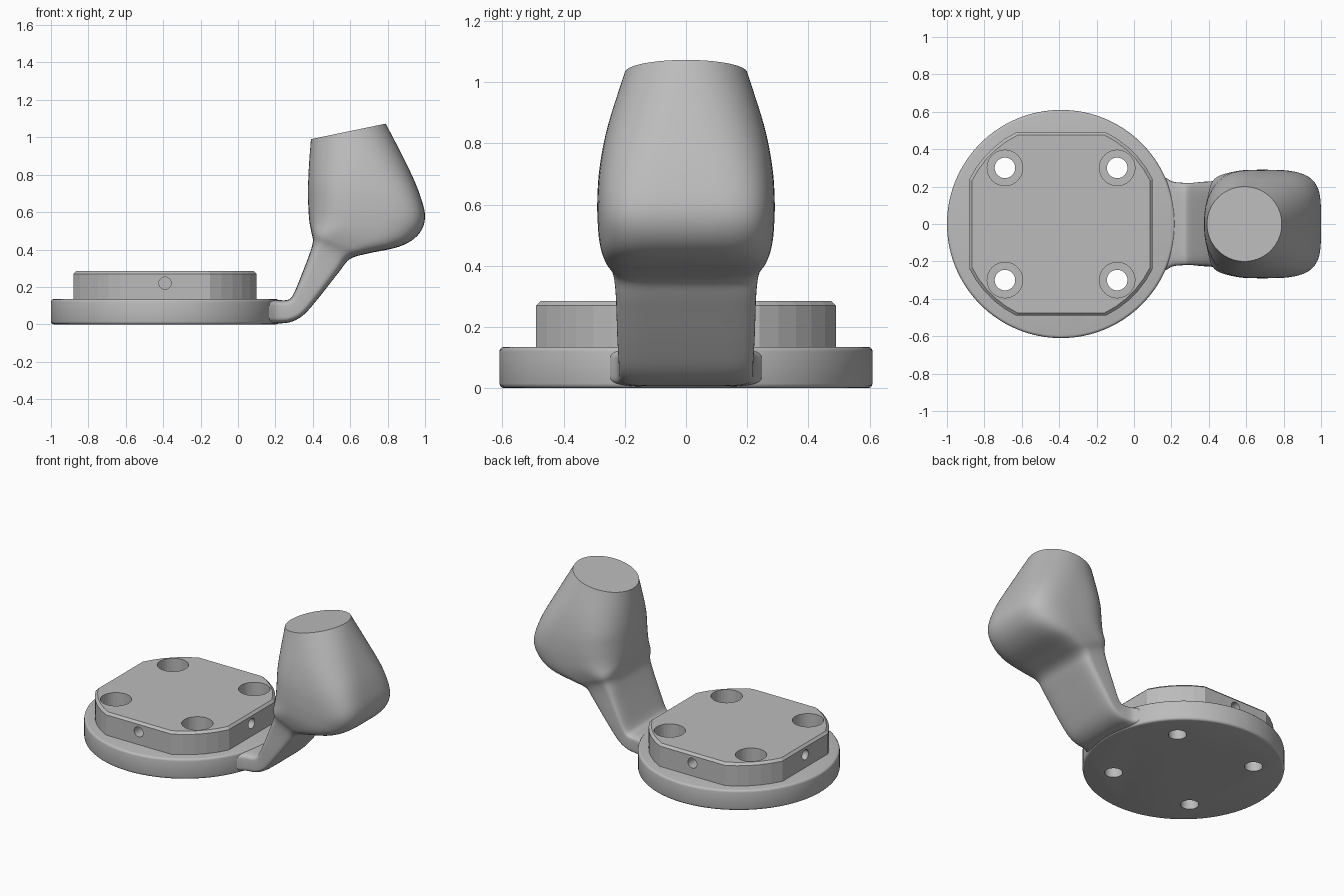
import bpy, bmesh
from math import sin, cos, pi, radians, atan2, hypot
from mathutils import Vector

if "Cube" in bpy.data.objects:
    bpy.data.objects.remove(bpy.data.objects["Cube"])

grey = bpy.data.materials.new("satin grey")
grey.use_nodes = True
colour = (0.5, 0.5, 0.5, 1)
grey.diffuse_color = colour
grey.node_tree.nodes["Principled BSDF"].inputs["Base Color"].default_value = colour

CX = -0.39          # centre of the round base
BASE_TOP = 0.135
PLATE_TOP = 0.285


def loft(name, rings):
    """Skin a list of equal-length point rings and cap both ends."""
    bm = bmesh.new()
    loops = [[bm.verts.new(p) for p in ring] for ring in rings]
    n = len(loops[0])
    for a, b in zip(loops, loops[1:]):
        for i in range(n):
            j = (i + 1) % n
            bm.faces.new((a[i], a[j], b[j], b[i]))
    bm.faces.new(loops[0][::-1])
    bm.faces.new(loops[-1])
    bmesh.ops.recalc_face_normals(bm, faces=bm.faces)
    mesh = bpy.data.meshes.new(name)
    bm.to_mesh(mesh)
    bm.free()
    mesh.materials.append(grey)
    obj = bpy.data.objects.new(name, mesh)
    bpy.context.collection.objects.link(obj)
    return obj


def circle(r, z, n):
    return [(CX + r * cos(2 * pi * i / n), r * sin(2 * pi * i / n), z) for i in range(n)]


def rod(r, start, end):
    """Cylinder between two points, used as a drill."""
    start, end = Vector(start), Vector(end)
    turn = (end - start).to_track_quat('Z', 'Y')
    ring = [turn @ Vector((r * cos(2 * pi * i / 32), r * sin(2 * pi * i / 32), 0)) for i in range(32)]
    obj = loft("drill", [[p + start for p in ring], [p + end for p in ring]])
    obj.hide_render = True
    return obj


def drill(obj, cutters):
    bpy.context.view_layer.objects.active = obj
    for cutter in cutters:
        mod = obj.modifiers.new("hole", 'BOOLEAN')
        mod.operation = 'DIFFERENCE'
        mod.solver = 'EXACT'
        mod.object = cutter
        bpy.ops.object.modifier_apply(modifier=mod.name)
        bpy.data.objects.remove(cutter)


def smooth(obj, angle):
    bpy.ops.object.select_all(action='DESELECT')
    obj.select_set(True)
    bpy.context.view_layer.objects.active = obj
    bpy.ops.object.shade_smooth_by_angle(angle=radians(angle))


bolts = [(CX + sx * 0.3, sy * 0.3) for sx in (-1, 1) for sy in (-1, 1)]

# Round base with softened rims and four through holes
R, SOFT = 0.61, 0.015
rim = [(R - SOFT * (1 - sin(a)), SOFT * (1 - cos(a))) for a in (0, pi / 6, pi / 3, pi / 2)]
rim += [(r, BASE_TOP - z) for r, z in reversed(rim)]
base = loft("round_base", [circle(r, z, 128) for r, z in rim])
drill(base, [rod(0.055, (x, y, -0.1), (x, y, 0.3)) for x, y in bolts])
smooth(base, 35)

# Mounting plate: a circle clipped by a square, chamfered on top
HALF, FLAT = 0.49, 0.24
first, last, radius = atan2(FLAT, HALF), atan2(HALF, FLAT), hypot(FLAT, HALF)
outline = []
for quarter in range(4):
    for i in range(6):
        a = first + (last - first) * i / 5 + quarter * pi / 2
        outline.append((radius * cos(a), radius * sin(a)))
levels = ((1, BASE_TOP - 0.02), (1, PLATE_TOP - 0.015), (0.97, PLATE_TOP))
plate = loft("mounting_plate", [[(CX + s * x, s * y, z) for x, y in outline] for s, z in levels])
drill(plate, [rod(0.095, (x, y, 0), (x, y, 0.4)) for x, y in bolts])
drill(plate, [rod(0.033, (CX + dx * 0.6, dy * 0.6, 0.22), (CX + dx * 0.39, dy * 0.39, 0.22))
              for dx, dy in ((1, 0), (-1, 0), (0, 1), (0, -1))])
smooth(plate, 5)

# Arm and knob: inner x, z, outer x, z, half width, inner and outer squareness
stations = [
    (0.10, 0.13, 0.10, 0.005, 0.29, 6, 6),
    (0.17, 0.13, 0.17, 0.005, 0.247, 6, 6),
    (0.21, 0.13, 0.21, 0.005, 0.226, 6, 6),
    (0.26, 0.13, 0.28, 0.012, 0.22, 6, 6),
    (0.29, 0.15, 0.35, 0.05, 0.22, 6, 6),
    (0.33, 0.24, 0.43, 0.14, 0.225, 6, 6),
    (0.38, 0.37, 0.54, 0.28, 0.23, 6, 6),
    (0.40, 0.44, 0.60, 0.35, 0.24, 5, 5),
    (0.393, 0.49, 0.70, 0.38, 0.263, 4, 5),
    (0.383, 0.54, 0.86, 0.415, 0.28, 3, 4.5),
    (0.378, 0.59, 0.96, 0.475, 0.288, 2.7, 4),
    (0.375, 0.66, 1.0, 0.57, 0.29, 2.5, 4),
    (0.375, 0.75, 0.97, 0.70, 0.282, 2.4, 3.5),
    (0.38, 0.86, 0.90, 0.86, 0.255, 2.2, 2.6),
    (0.39, 0.99, 0.79, 1.073, 0.20, 2, 2),
]


def station_ring(s, count=72):
    ix, iz, ox, oz, w, n_in, n_out = s
    pts = []
    for i in range(count):
        c, d = cos(2 * pi * i / count), sin(2 * pi * i / count)
        n = n_in + (n_out - n_in) * (c + 1) / 2
        u = abs(c) ** (2 / n) * (1 if c > 0 else -1)
        v = abs(d) ** (2 / n) * (1 if d > 0 else -1)
        t = (u + 1) / 2
        pts.append((ix + (ox - ix) * t, w * v, iz + (oz - iz) * t))
    return pts


def blend(a, b, c, d, t):
    return 0.5 * (2 * b + (c - a) * t + (2 * a - 5 * b + 4 * c - d) * t ** 2
                  + (3 * b - a - 3 * c + d) * t ** 3)


padded = [stations[0]] + stations + [stations[-1]]
rings = []
for k in range(len(stations) - 1):
    for step in range(5):
        rings.append(station_ring([blend(*q, step / 5) for q in zip(*padded[k:k + 4])]))
rings.append(station_ring(stations[-1]))
smooth(loft("arm_and_knob", rings), 40)
